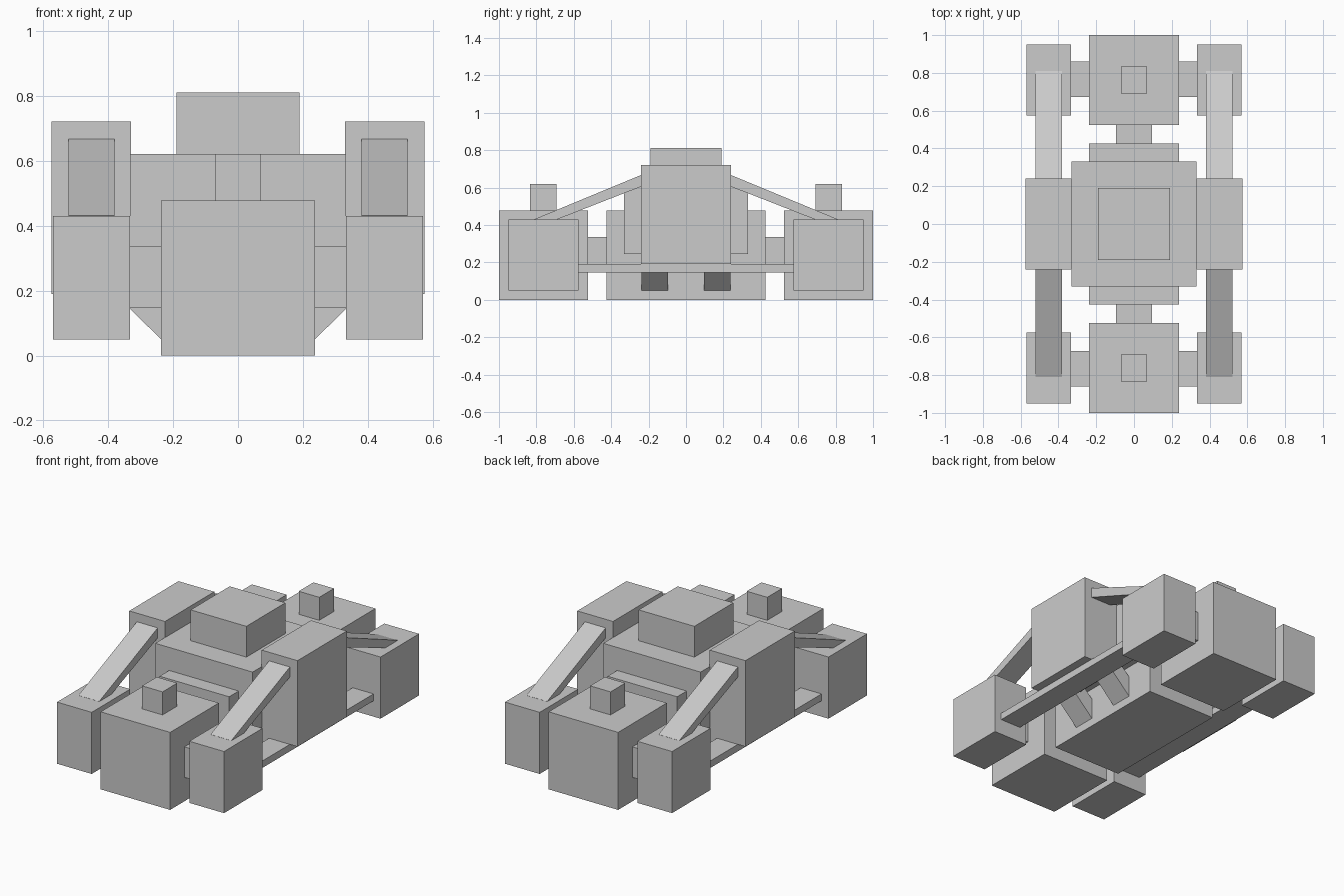
import bpy

if "Cube" in bpy.data.objects:
    bpy.data.objects.remove(bpy.data.objects["Cube"])


def prism(name, verts, faces):
    mesh = bpy.data.meshes.new(name)
    mesh.from_pydata(verts, [], faces)
    obj = bpy.data.objects.new(name, mesh)
    bpy.context.collection.objects.link(obj)
    # Make the normals point outward
    bpy.context.view_layer.objects.active = obj
    obj.select_set(True)
    bpy.ops.object.mode_set(mode='EDIT')
    bpy.ops.mesh.select_all(action='SELECT')
    bpy.ops.mesh.normals_make_consistent(inside=False)
    bpy.ops.object.mode_set(mode='OBJECT')
    obj.select_set(False)
    return obj


def extrude(name, profile, place, a, b):
    """Sweep a profile between a and b; place maps (u, v, w) to xyz."""
    n = len(profile)
    verts = [place(u, v, w) for w in (a, b) for u, v in profile]
    faces = [tuple(range(n)), tuple(range(n, 2 * n))]
    faces += [(i, (i + 1) % n, (i + 1) % n + n, i + n) for i in range(n)]
    return prism(name, verts, faces)


def box(name, x, y, z):
    rect = [(x[0], y[0]), (x[1], y[0]), (x[1], y[1]), (x[0], y[1])]
    return extrude(name, rect, lambda u, v, w: (u, v, w), *z)


# Central hull, upper deck and turret
box("hull", (-0.237, 0.237), (-0.425, 0.425), (0, 0.478))
box("upper_deck", (-0.332, 0.332), (-0.332, 0.332), (0.245, 0.62))
box("turret", (-0.19, 0.19), (-0.19, 0.19), (0.62, 0.81))

for sy, end in ((-1, "front"), (1, "back")):
    # End block with its knob and the link to the hull
    box(end + "_block", (-0.237, 0.237), (sy * 0.525, sy * 1.0), (0, 0.478))
    box(end + "_knob", (-0.07, 0.07), (sy * 0.692, sy * 0.835), (0.478, 0.62))
    box(end + "_link", (-0.094, 0.094), (sy * 0.425, sy * 0.525), (0.147, 0.335))

for sx, side in ((1, "right"), (-1, "left")):
    # Side pod and the running board under it
    box(side + "_pod", (sx * 0.33, sx * 0.574), (-0.24, 0.24), (0.19, 0.72))
    box(side + "_running_board", (sx * 0.38, sx * 0.522), (-0.575, 0.575), (0.147, 0.19))
    for sy, end in ((-1, "front"), (1, "back")):
        tag = end + "_" + side
        # Corner block and axle
        box(tag + "_wheel_block", (sx * 0.333, sx * 0.57), (sy * 0.575, sy * 0.95), (0.05, 0.43))
        box(tag + "_axle", (sx * 0.237, sx * 0.333), (sy * 0.673, sy * 0.86), (0.147, 0.335))
        # Sloping brace from pod to corner block
        extrude(tag + "_upper_brace",
                [(0.24, 0.667), (0.81, 0.431), (0.79, 0.39), (0.24, 0.605)],
                lambda u, v, w: (sx * w, sy * u, v), 0.38, 0.522)
        # Diagonal brace under the running board
        extrude(tag + "_lower_brace",
                [(0.237, 0.05), (0.38, 0.19), (0.38, 0.24), (0.30, 0.24), (0.237, 0.18)],
                lambda u, v, w: (sx * u, sy * w, v), 0.097, 0.238)
